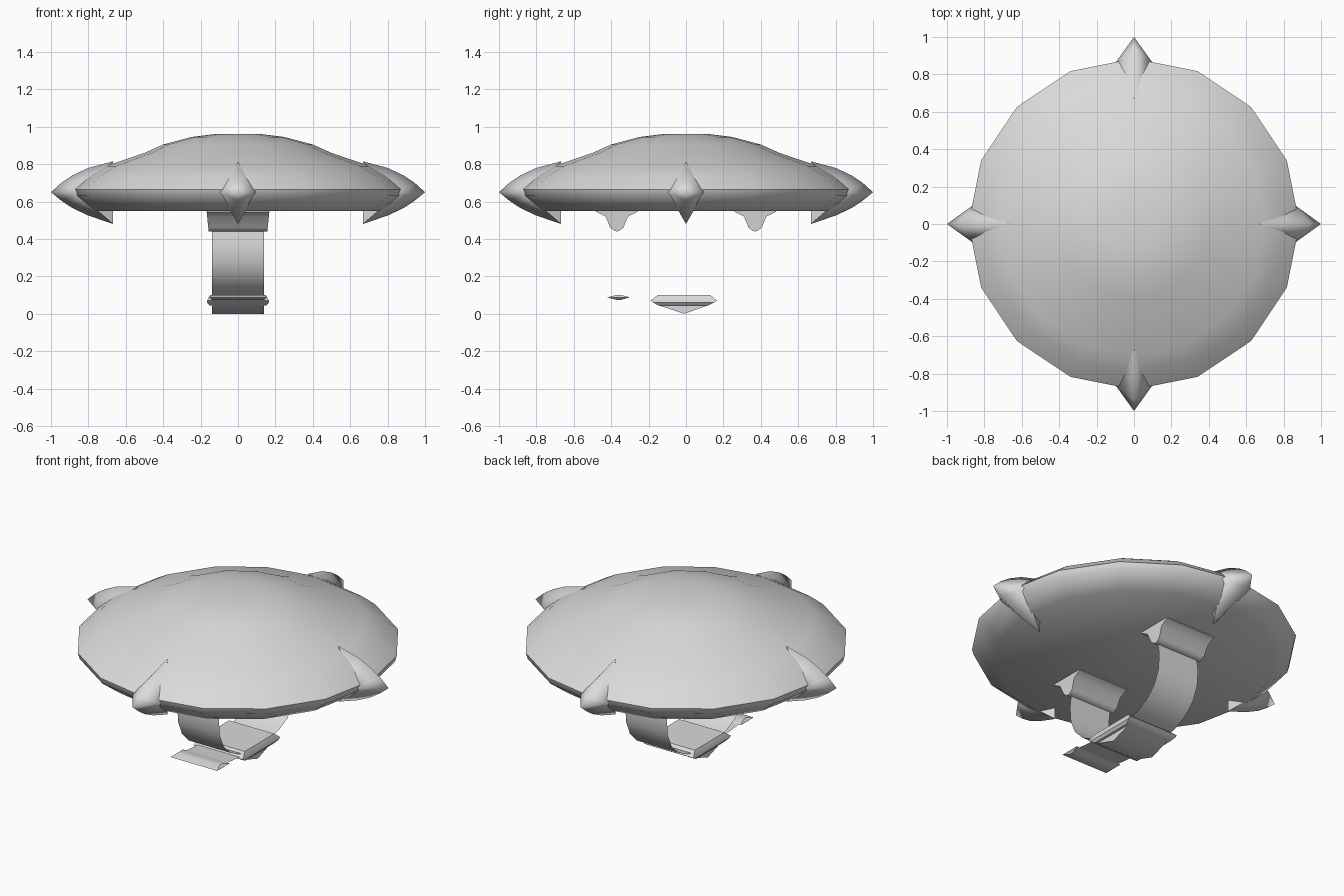
import bpy, bmesh, math
from mathutils import Matrix, Vector

if "Cube" in bpy.data.objects:
    bpy.data.objects.remove(bpy.data.objects["Cube"])

grey = bpy.data.materials.new("plain_grey")
grey.diffuse_color = (0.7, 0.7, 0.7, 1)
grey.use_nodes = True
grey.node_tree.nodes["Principled BSDF"].inputs["Base Color"].default_value = grey.diffuse_color


def finish(name, bm, angle=None, recalc=True):
    """Turn a bmesh into a named object; angle=None keeps faces flat."""
    if recalc:
        bmesh.ops.recalc_face_normals(bm, faces=bm.faces[:])
    me = bpy.data.meshes.new(name)
    bm.to_mesh(me)
    bm.free()
    me.materials.append(grey)
    ob = bpy.data.objects.new(name, me)
    bpy.context.collection.objects.link(ob)
    if angle:
        bpy.ops.object.select_all(action='DESELECT')
        ob.select_set(True)
        bpy.context.view_layer.objects.active = ob
        bpy.ops.object.shade_smooth_by_angle(angle=math.radians(angle))
    return ob


def loft(bm, rings, caps=True):
    """Join closed rings of equal length."""
    vs = [[bm.verts.new(p) for p in r] for r in rings]
    n = len(rings[0])
    for a, b in zip(vs, vs[1:]):
        for i in range(n):
            j = (i + 1) % n
            bm.faces.new((a[i], a[j], b[j], b[i]))
    if caps:
        bm.faces.new(vs[0])
        bm.faces.new(vs[-1])


# domed sixteen-sided disc with a flat underside
SIDES = 16
profile = [(0.77, 0.55), (0.875, 0.63), (0.885, 0.665), (0.80, 0.735), (0.705, 0.79),
           (0.5, 0.86), (0.4, 0.905), (0.25, 0.945), (0.13, 0.96)]
bm = bmesh.new()
loft(bm, [[(r * math.cos(2 * math.pi * i / SIDES), r * math.sin(2 * math.pi * i / SIDES), z)
           for i in range(SIDES)] for r, z in profile])
finish("shield_disc", bm, 40)

# four rim spikes: curved crest fanned to a point on each side, upright back edge
crest = [(0.667, 0.815), (0.80, 0.78), (0.885, 0.74), (0.945, 0.70), (1.0, 0.65),
         (0.945, 0.605), (0.885, 0.565), (0.80, 0.525), (0.667, 0.48)]
for k in range(4):
    bm = bmesh.new()
    line = [bm.verts.new((r, 0, z)) for r, z in crest]
    for s in (-1, 1):
        side = bm.verts.new((0.865, s * 0.097, 0.65))
        for a, b in zip(line, line[1:]):
            bm.faces.new((a, b, side))
        bm.faces.new((line[-1], line[0], side))
    bmesh.ops.recalc_face_normals(bm, faces=bm.faces[:])
    # smooth crest, sharp where the front meets the back
    for f in bm.faces:
        f.smooth = True
    for f in bm.faces:
        if line[0] in f.verts and line[-1] in f.verts:
            for e in f.edges:
                e.smooth = False
    bm.transform(Matrix.Rotation(k * math.pi / 2, 4, 'Z'))
    finish(f"rim_spike_{k + 1}", bm)

# two strap brackets under the disc
bump = [(-0.11, 0.56), (-0.11, 0.545), (-0.06, 0.52), (-0.035, 0.46), (-0.015, 0.445),
        (0, 0.44), (0.015, 0.445), (0.035, 0.46), (0.06, 0.52), (0.11, 0.545), (0.11, 0.56)]
for name, y0 in (("front_bracket", -0.37), ("back_bracket", 0.37)):
    bm = bmesh.new()
    loft(bm, [[(s * (0.157 + (z - 0.44) * 0.1), y0 + y, z) for y, z in bump] for s in (-1, 1)])
    finish(name, bm, 50)


def strap(name, path, half=0.138):
    """Thin sheet following a y-z path."""
    bm = bmesh.new()
    rows = [[bm.verts.new((s * half, y, z)) for s in (-1, 1)] for y, z in path]
    for a, b in zip(rows, rows[1:]):
        bm.faces.new((a[0], a[1], b[1], b[0]))
    return finish(name, bm, 60)


# curved straps from the brackets to the buckle, and the loose tail
arc = [(0.365, 0.46), (0.378, 0.37), (0.37, 0.28), (0.335, 0.20), (0.27, 0.135),
       (0.19, 0.095), (0.10, 0.075)]
strap("back_strap", arc)
strap("front_strap", [(-y, z) for y, z in arc])
strap("strap_tail", [(-0.10, 0.07), (-0.22, 0.078), (-0.32, 0.088)])


def block(name, layers, angle=30):
    """Stack of rectangles: (z, half width, y min, y max)."""
    bm = bmesh.new()
    loft(bm, [[(-h, a, z), (h, a, z), (h, b, z), (-h, b, z)] for z, h, a, b in layers])
    finish(name, bm, angle)


# buckle plate with a bevelled edge
block("buckle", [(0.045, 0.152, -0.15, 0.12), (0.06, 0.165, -0.175, 0.15),
                 (0.07, 0.165, -0.19, 0.165), (0.10, 0.15, -0.15, 0.13)])
# thin tip on the strap tail
block("tail_tip", [(0.075, 0.14, -0.375, -0.345), (0.088, 0.155, -0.42, -0.30),
                   (0.10, 0.14, -0.375, -0.345)])

# shallow wedge below the buckle
bm = bmesh.new()
loft(bm, [[(s * 0.138, -0.15, 0.046), (s * 0.138, -0.01, 0.0), (s * 0.138, 0.12, 0.046)]
          for s in (-1, 1)])
finish("buckle_wedge", bm, 50)
